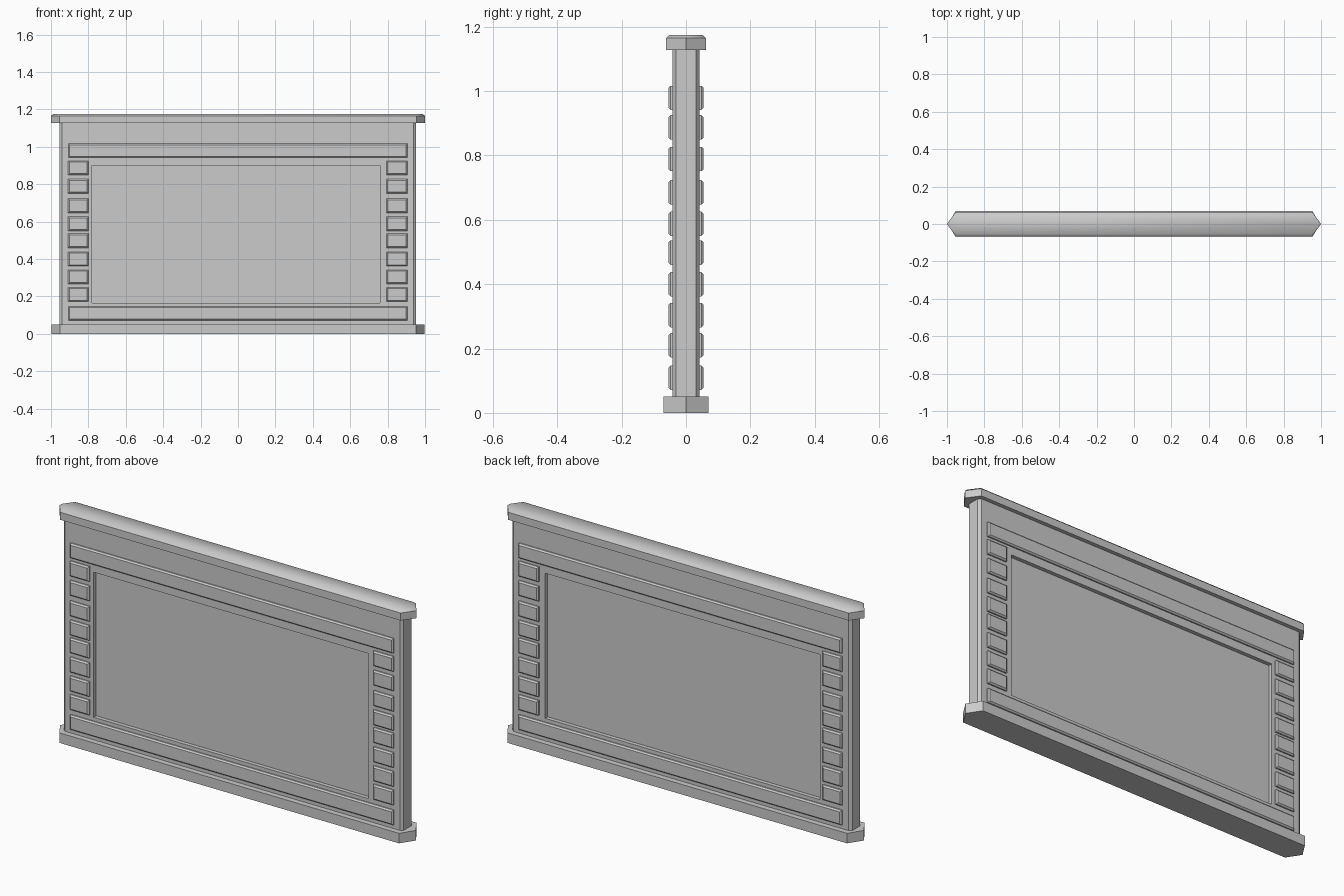
import bpy
import bmesh

cube = bpy.data.objects.get("Cube")
if cube:
    bpy.data.objects.remove(cube, do_unlink=True)

GREY = (0.6, 0.6, 0.6, 1.0)
stone = bpy.data.materials.new("stone_grey")
stone.use_nodes = True
stone.diffuse_color = GREY
stone.node_tree.nodes["Principled BSDF"].inputs["Base Color"].default_value = GREY


def add_object(name, bm):
    bmesh.ops.recalc_face_normals(bm, faces=bm.faces)
    mesh = bpy.data.meshes.new(name)
    bm.to_mesh(mesh)
    bm.free()
    mesh.materials.append(stone)
    obj = bpy.data.objects.new(name, mesh)
    bpy.context.collection.objects.link(obj)


def extrude(bm, face, offset):
    """Extrude one face by an offset and return the moved cap's vertices."""
    geom = bmesh.ops.extrude_face_region(bm, geom=[face], use_keep_orig=True)["geom"]
    verts = [v for v in geom if isinstance(v, bmesh.types.BMVert)]
    bmesh.ops.translate(bm, vec=offset, verts=verts)


def prism(outline, z0, z1):
    """Extrude a plan outline upwards from z0 to z1."""
    bm = bmesh.new()
    base = bm.faces.new([bm.verts.new((x, y, z0)) for x, y in outline])
    extrude(bm, base, (0, 0, z1 - z0))
    return bm


def pointed_plan(tip, shoulder, depth):
    return [(-tip, 0), (-shoulder, -depth), (shoulder, -depth),
            (tip, 0), (shoulder, depth), (-shoulder, depth)]


# Wall slab with chamfered upright corners and a sunken panel on each face
LEFT, RIGHT, CHAMFER, Y, Y_END = 0.951, -0.955, 0.014, 0.042, 0.031
PANEL_X, PANEL_Z, PANEL_DEPTH = (-0.78, 0.76), (0.165, 0.90), 0.02
slab = prism([(RIGHT, -Y_END), (RIGHT + CHAMFER, -Y), (LEFT - CHAMFER, -Y), (LEFT, -Y_END),
              (LEFT, Y_END), (LEFT - CHAMFER, Y), (RIGHT + CHAMFER, Y), (RIGHT, Y_END)],
             0.04, 1.14)
for axis, cuts in (((1, 0, 0), PANEL_X), ((0, 0, 1), PANEL_Z)):
    for c in cuts:
        bmesh.ops.bisect_plane(slab, geom=slab.verts[:] + slab.edges[:] + slab.faces[:],
                               plane_co=[a * c for a in axis], plane_no=axis)
for side in (-1, 1):
    for f in slab.faces[:]:
        c = f.calc_center_median()
        if (abs(c.y - side * Y) < 0.001 and PANEL_X[0] < c.x < PANEL_X[1]
                and PANEL_Z[0] < c.z < PANEL_Z[1]):
            panel = f
    extrude(slab, panel, (0, -side * PANEL_DEPTH, 0))
    # open the recess by removing the face left at the surface
    bmesh.ops.delete(slab, geom=[panel], context='FACES_ONLY')
add_object("wall_slab", slab)

# Base plinth and softly bevelled top cap, both with pointed ends
add_object("base_plinth", prism(pointed_plan(0.998, 0.952, 0.07), 0, 0.051))
cap = prism(pointed_plan(1.0, 0.955, 0.062), 1.127, 1.175)
rim = [e for e in cap.edges if all(v.co.z > 1.17 for v in e.verts)]
bmesh.ops.bevel(cap, geom=rim, offset=0.01, segments=1, affect='EDGES')
bmesh.ops.recalc_face_normals(cap, faces=cap.faces)
for f in cap.faces:
    f.smooth = f.normal.z > 0.3
add_object("top_cap", cap)


def raised_block(name, x0, x1, z, height, side):
    """Shallow block on one face of the wall, outer edges bevelled."""
    inner, outer = side * 0.036, side * 0.055
    bm = bmesh.new()
    bmesh.ops.create_cube(bm, size=1)
    for v in bm.verts:
        v.co = (x0 if v.co.x < 0 else x1,
                outer if v.co.y * side > 0 else inner,
                z + v.co.z * height)
    edges = [e for e in bm.edges if all(abs(v.co.y - outer) < 1e-4 for v in e.verts)]
    bmesh.ops.bevel(bm, geom=edges, offset=0.007, segments=1, affect='EDGES')
    add_object(name, bm)


# Long rails and columns of small blocks on both faces
BLOCK_Z = (0.887, 0.789, 0.685, 0.588, 0.498, 0.4, 0.304, 0.21)
for side, label in ((-1, "front"), (1, "back")):
    raised_block(label + "_upper_rail", -0.907, 0.905, 0.979, 0.075, side)
    raised_block(label + "_lower_rail", -0.907, 0.905, 0.109, 0.075, side)
    for i, z in enumerate(BLOCK_Z):
        raised_block(f"{label}_right_block_{i + 1}", -0.908, -0.80, z, 0.076, side)
        raised_block(f"{label}_left_block_{i + 1}", 0.793, 0.905, z, 0.076, side)
